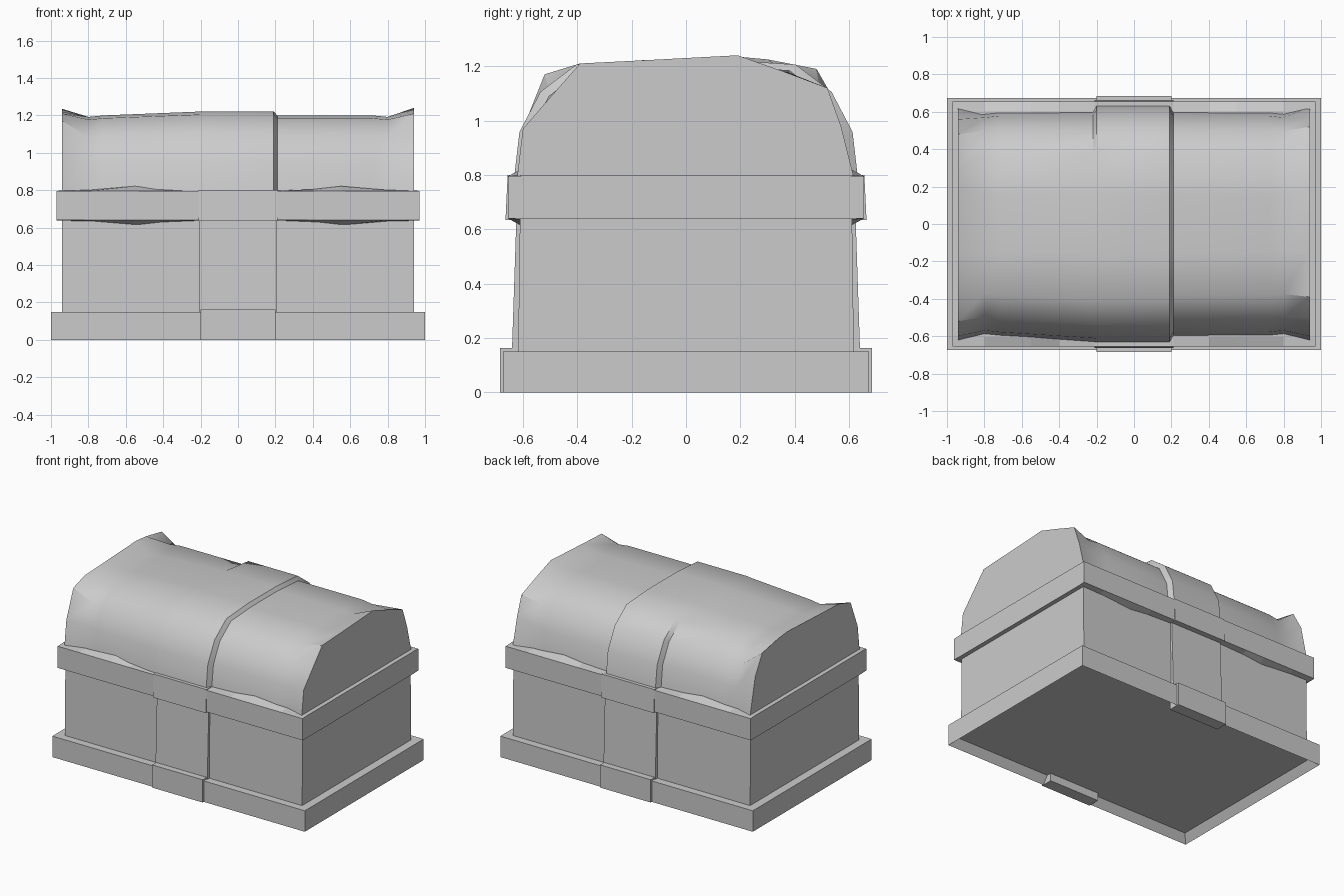
import bpy, bmesh

if "Cube" in bpy.data.objects:
    bpy.data.objects.remove(bpy.data.objects["Cube"])


def finish(name, bm, smooth=False):
    bmesh.ops.recalc_face_normals(bm, faces=bm.faces)
    me = bpy.data.meshes.new(name)
    bm.to_mesh(me)
    bm.free()
    ob = bpy.data.objects.new(name, me)
    bpy.context.collection.objects.link(ob)
    if smooth:
        bpy.context.view_layer.objects.active = ob
        ob.select_set(True)
        bpy.ops.object.shade_smooth_by_angle(angle=0.6)
        ob.select_set(False)
    return ob


def loft(name, sections, smooth=False):
    """Skin closed (y, z) loops placed along x; sections = [(x, loop), ...]"""
    bm = bmesh.new()
    rings = [[bm.verts.new((x, y, z)) for y, z in loop] for x, loop in sections]
    n = len(rings[0])
    for a, b in zip(rings, rings[1:]):
        for i in range(n):
            j = (i + 1) % n
            bm.faces.new((a[i], a[j], b[j], b[i]))
    bm.faces.new(rings[0])
    bm.faces.new(rings[-1])
    return finish(name, bm, smooth)


def rect(w0, w1, z0, z1):
    return [(-w0, z0), (-w1, z1), (w1, z1), (w0, z0)]


# Foot frame with a recessed underside
bm = bmesh.new()
bmesh.ops.create_cube(bm, size=1)
for v in bm.verts:
    v.co.x *= 2.0
    v.co.y *= 1.345
    v.co.z = (v.co.z + 0.5) * 0.15
bottom = [f for f in bm.faces if f.normal.z < -0.9]
bmesh.ops.inset_region(bm, faces=bottom, thickness=0.055)
for v in bottom[0].verts:
    v.co.z = 0.055
finish("foot_frame", bm)

# Box body, and the central strap crossing foot, body and rim
loft("body", [(s * 0.94, rect(0.618, 0.61, 0.1, 0.7)) for s in (-1, 1)])
loft("foot_strap", [(s * 0.2, rect(0.685, 0.685, 0.06, 0.163)) for s in (-1, 1)])
for side in (-1, 1):
    y0, y1 = sorted((side * 0.6, side * 0.685))
    loft("foot_strap_plate",
         [(s * 0.2, [(y0, 0), (y0, 0.163), (y1, 0.163), (y1, 0)]) for s in (-1, 1)])
loft("body_strap", [(s * 0.205, rect(0.642, 0.622, 0.1, 0.7)) for s in (-1, 1)])

# Rim around the lid seam, swelling slightly beside the strap
rim = []
for x, b in ((-0.97, 0), (-0.8, 0.004), (-0.55, 0.025), (-0.4, 0.008), (-0.2, 0),
             (0.2, 0), (0.4, 0.008), (0.55, 0.025), (0.8, 0.004), (0.97, 0)):
    rim.append((x, [(-0.655, 0.64), (-0.655, 0.795), (-0.605, 0.797 + b), (0.605, 0.797 + b),
                    (0.655, 0.795), (0.655, 0.64), (0.605, 0.638 - b), (-0.605, 0.638 - b)]))
loft("rim", rim)
loft("rim_strap", [(s * 0.21, rect(0.664, 0.656, 0.635, 0.8)) for s in (-1, 1)])

# Domed lid: flared ends, narrower panels and a raised middle strap
half = [(0.60, 0.76), (0.578, 0.95), (0.505, 1.09), (0.38, 1.185), (0.15, 1.2)]
mid = [(-y, z) for y, z in half] + half[::-1]
left = [(-0.625, 0.76), (-0.6, 0.97), (-0.52, 1.17), (-0.39, 1.21), (-0.15, 1.22),
        (0.19, 1.235), (0.3, 1.225), (0.48, 1.19), (0.56, 1.05), (0.625, 0.76)]
right = [(-0.625, 0.76), (-0.6, 0.97), (-0.5, 1.085), (-0.39, 1.21), (-0.15, 1.222),
         (0.19, 1.24), (0.36, 1.18), (0.52, 1.12), (0.57, 0.98), (0.625, 0.76)]


def swell(loop, ky, kz):
    return [(y * ky, 0.8 + (z - 0.8) * kz) for y, z in loop]


strap = swell(mid, 1.06, 1.055)
dip = swell(mid, 0.985, 0.98)
# the left strap edge only steps down on the back half
strap_left = [m if m[0] > 0.3 else s for m, s in zip(mid, swell(mid, 1.055, 1.05))]
loft("lid", [(-0.94, left), (-0.8, dip), (-0.72, mid), (-0.22, strap_left),
             (-0.2, strap), (0.19, strap), (0.21, mid), (0.72, mid),
             (0.8, dip), (0.94, right)], smooth=True)
